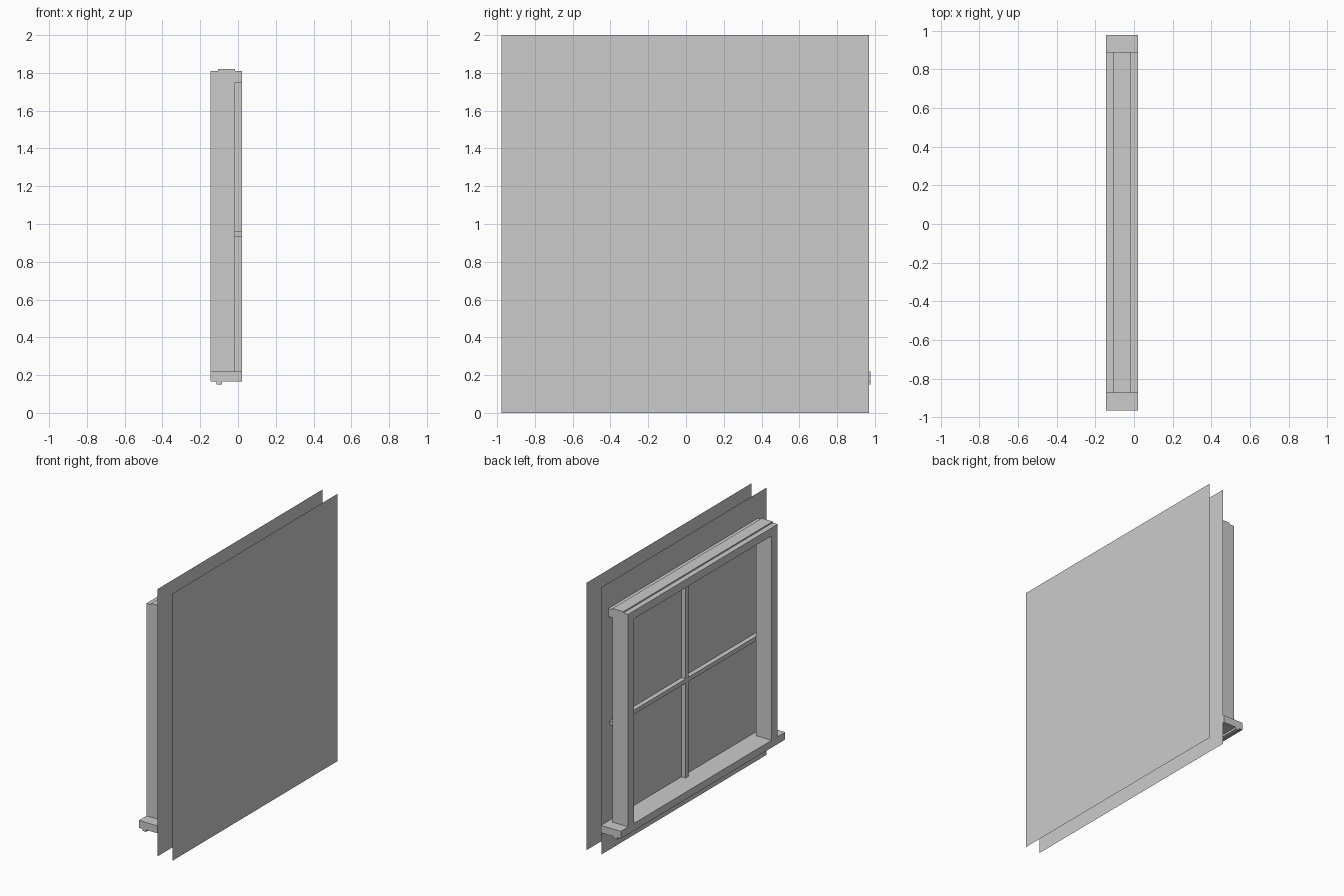
import bpy

if "Cube" in bpy.data.objects:
    bpy.data.objects.remove(bpy.data.objects["Cube"])


def mesh_object(name, verts, faces):
    me = bpy.data.meshes.new(name)
    me.from_pydata(verts, [], faces)
    me.update()
    ob = bpy.data.objects.new(name, me)
    bpy.context.collection.objects.link(ob)
    return ob


def extrude_y(name, profile, y0, y1):
    """Solid made by sweeping an (x, z) profile along y; profile is counter-clockwise seen from -y."""
    n = len(profile)
    verts = [(x, y, z) for y in (y0, y1) for x, z in profile]
    faces = [tuple(range(n)), tuple(range(2 * n - 1, n - 1, -1))]
    faces += [(i, i + n, (i + 1) % n + n, (i + 1) % n) for i in range(n)]
    return mesh_object(name, verts, faces)


def box(name, x, y, z):
    return extrude_y(name, [(x[0], z[0]), (x[1], z[0]), (x[1], z[1]), (x[0], z[1])], *y)


FRONT, MID, BACK = -0.145, -0.015, 0.02
Y_LOW, Y_HIGH = -0.876, 0.89          # outer faces of the side jambs
JAMB = 0.07
SILL_TOP, HEAD_BOTTOM = 0.22, 1.75

# Two thin sheets behind the frame
for name, x in (("glass_pane", BACK), ("rear_pane", 0.143)):
    mesh_object(name, [(x, -0.978, 0), (x, 0.97, 0), (x, 0.97, 2), (x, -0.978, 2)], [(0, 1, 2, 3)])

# Window sill with a drip strip underneath
extrude_y("sill", [(FRONT, 0.165), (-0.115, 0.165), (-0.115, 0.15), (-0.085, 0.15),
                   (-0.085, 0.165), (BACK, 0.165), (BACK, SILL_TOP), (FRONT, SILL_TOP)],
          -0.966, 0.978)

# Head rail with a raised ridge on top
extrude_y("head_rail", [(FRONT, HEAD_BOTTOM), (BACK, HEAD_BOTTOM), (BACK, 1.81), (MID, 1.81),
                        (MID, 1.82), (-0.105, 1.82), (-0.105, 1.81), (FRONT, 1.81)],
          Y_LOW, Y_HIGH)

# Side jambs
for name, y in (("jamb_near", (Y_LOW, Y_LOW + JAMB)), ("jamb_far", (Y_HIGH - JAMB, Y_HIGH))):
    box(name, (FRONT, MID), y, (SILL_TOP, HEAD_BOTTOM))

# Glazing bars
box("glazing_bar_vertical", (MID, BACK), (-0.01, 0.025), (SILL_TOP, HEAD_BOTTOM))
box("glazing_bar_horizontal", (MID, BACK), (Y_LOW + 0.02, Y_HIGH - 0.02), (0.93, 0.962))
